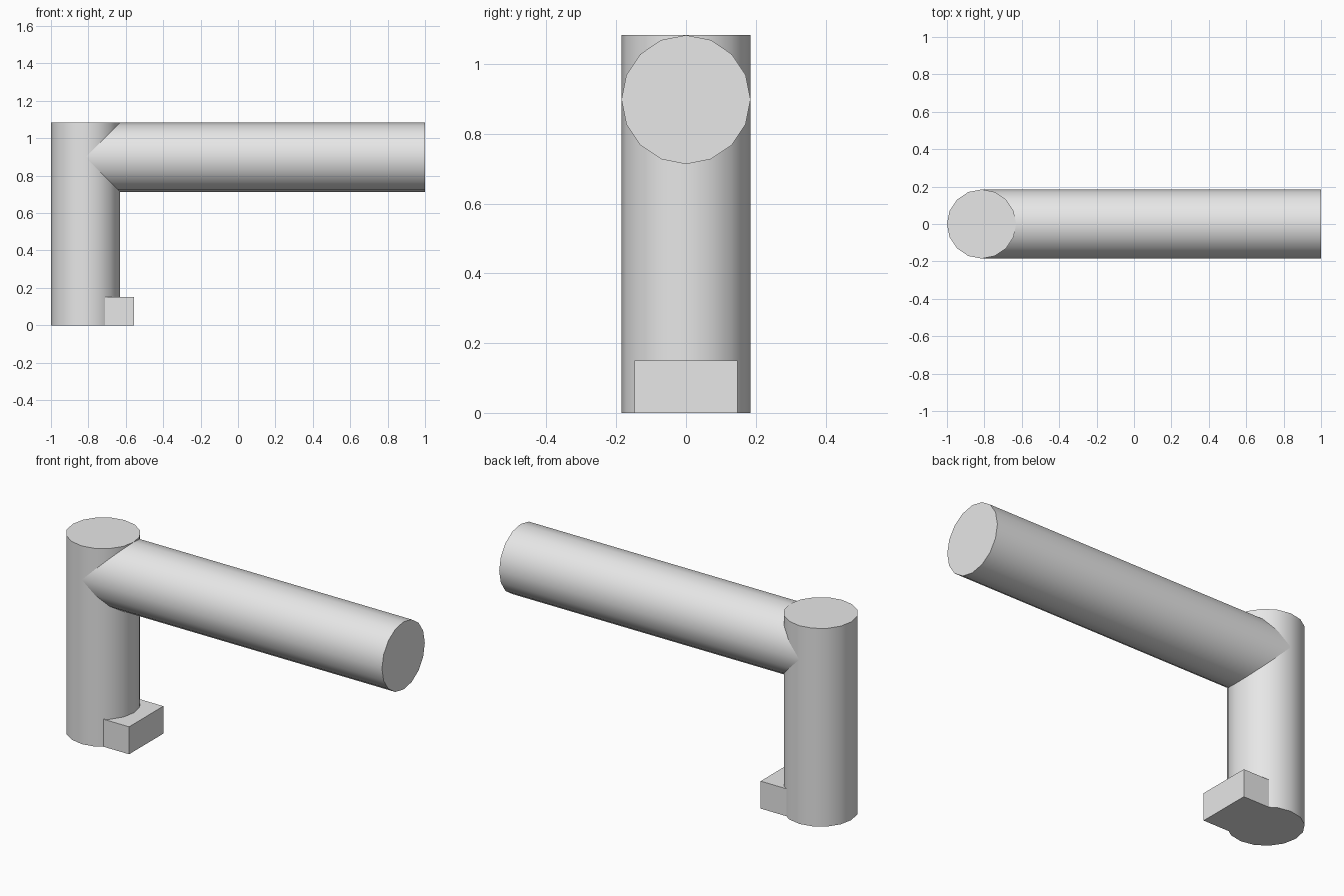
import bpy
import math

cube = bpy.data.objects.get("Cube")
if cube:
    bpy.data.objects.remove(cube, do_unlink=True)

# One plain grey for the whole fitting
GREY = (0.8, 0.8, 0.8, 1.0)
grey = bpy.data.materials.new("light_grey")
grey.use_nodes = True
grey.diffuse_color = GREY
grey.node_tree.nodes["Principled BSDF"].inputs["Base Color"].default_value = GREY

RADIUS = 0.185
HEIGHT = 1.083
POST_X = RADIUS - 1
ARM_Z = HEIGHT - RADIUS


def finish(name):
    obj = bpy.context.object
    obj.name = name
    obj.data.materials.append(grey)
    bpy.ops.object.transform_apply(location=False, rotation=True, scale=True)
    return obj


def rod(name, length, location, rotation=(0, 0, 0)):
    bpy.ops.mesh.primitive_cylinder_add(vertices=16, radius=RADIUS, depth=length,
                                        location=location, rotation=rotation)
    finish(name)
    bpy.ops.object.shade_smooth_by_angle(angle=math.radians(30))


# Upright post and the arm reaching out from its axis
rod("post", HEIGHT, (POST_X, 0, HEIGHT / 2))
rod("arm", 1 - POST_X, ((1 + POST_X) / 2, 0, ARM_Z), (0, math.pi / 2, 0))

# Key block at the foot, set into the post
bpy.ops.mesh.primitive_cube_add(size=1, location=(-0.705, 0, 0.075))
bpy.context.object.scale = (0.3, 0.296, 0.15)
finish("foot_key")
